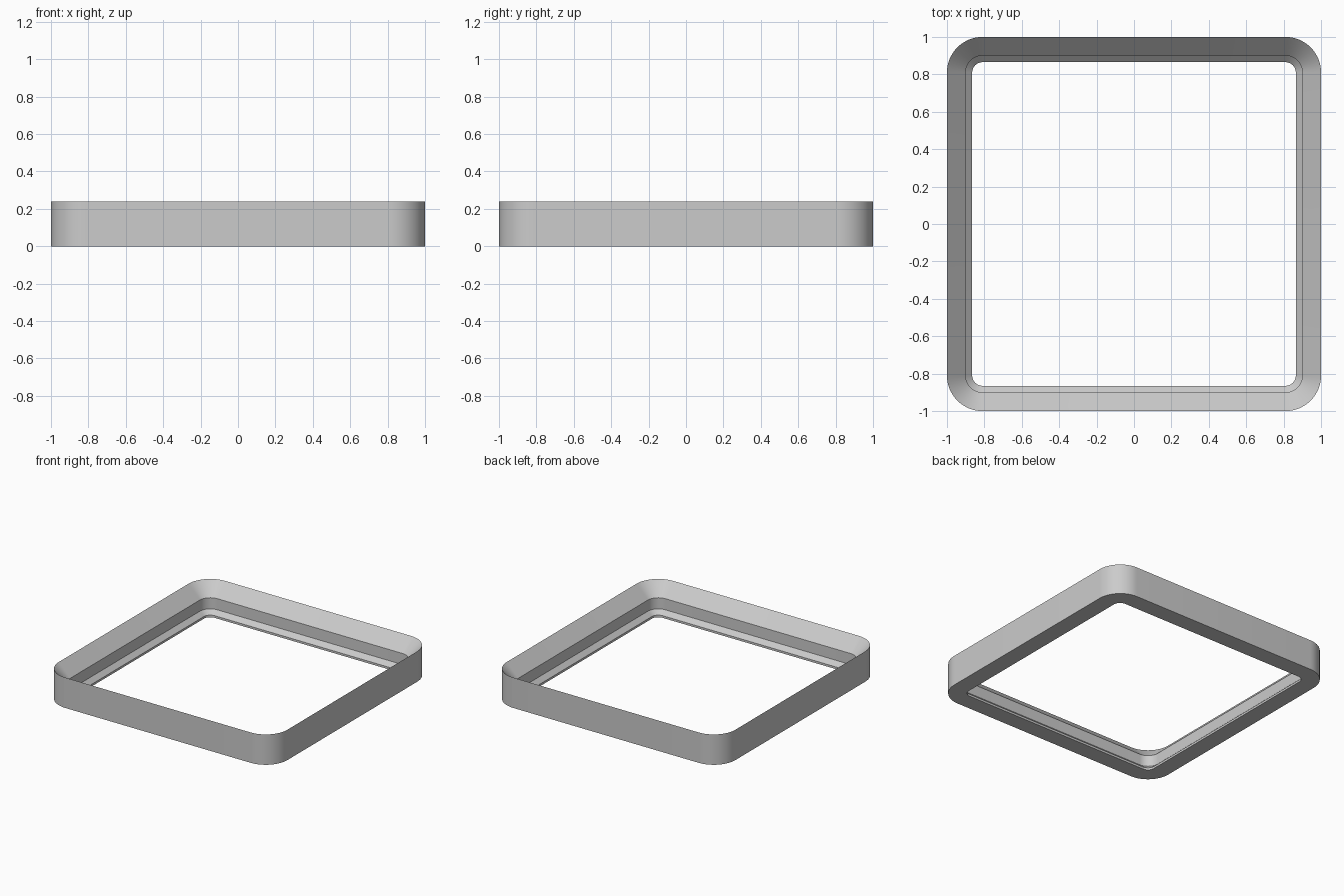
import bpy, bmesh
from math import cos, sin, pi, radians

cube = bpy.data.objects.get("Cube")
if cube:
    bpy.data.objects.remove(cube)

CORNER = 0.81      # centre of every rounded corner
SEGMENTS = 16      # steps per corner

# Cross-section of the rim: half width, height
PROFILE = [
    (1.0, 0.0), (1.0, 0.24),       # outer wall
    (0.9, 0.138), (0.9, 0.05),     # upper bevel, inner wall
    (0.865, 0.017), (0.865, 0.0),  # lower bevel, lip
]


def rounded_square(bm, half, z):
    """One loop of vertices around a square with rounded corners."""
    loop = []
    for q in range(4):
        mid = pi / 4 + q * pi / 2
        cx = CORNER if cos(mid) > 0 else -CORNER
        cy = CORNER if sin(mid) > 0 else -CORNER
        for i in range(SEGMENTS + 1):
            a = (q + i / SEGMENTS) * pi / 2
            r = half - CORNER
            loop.append(bm.verts.new((cx + r * cos(a), cy + r * sin(a), z)))
    return loop


# Frame: the profile carried around the rounded square
bm = bmesh.new()
loops = [rounded_square(bm, half, z) for half, z in PROFILE]
for k, lower in enumerate(loops):
    upper = loops[(k + 1) % len(loops)]
    n = len(lower)
    for i in range(n):
        j = (i + 1) % n
        bm.faces.new((lower[i], lower[j], upper[j], upper[i]))
bmesh.ops.recalc_face_normals(bm, faces=bm.faces)
mesh = bpy.data.meshes.new("square_frame")
bm.to_mesh(mesh)
bm.free()
frame = bpy.data.objects.new("square_frame", mesh)
bpy.context.collection.objects.link(frame)

# Plain grey
grey = bpy.data.materials.new("light_grey")
grey.use_nodes = True
colour = (0.6, 0.6, 0.6, 1.0)
grey.diffuse_color = colour
grey.node_tree.nodes["Principled BSDF"].inputs["Base Color"].default_value = colour
mesh.materials.append(grey)

bpy.context.view_layer.objects.active = frame
frame.select_set(True)
bpy.ops.object.shade_smooth_by_angle(angle=radians(30))
